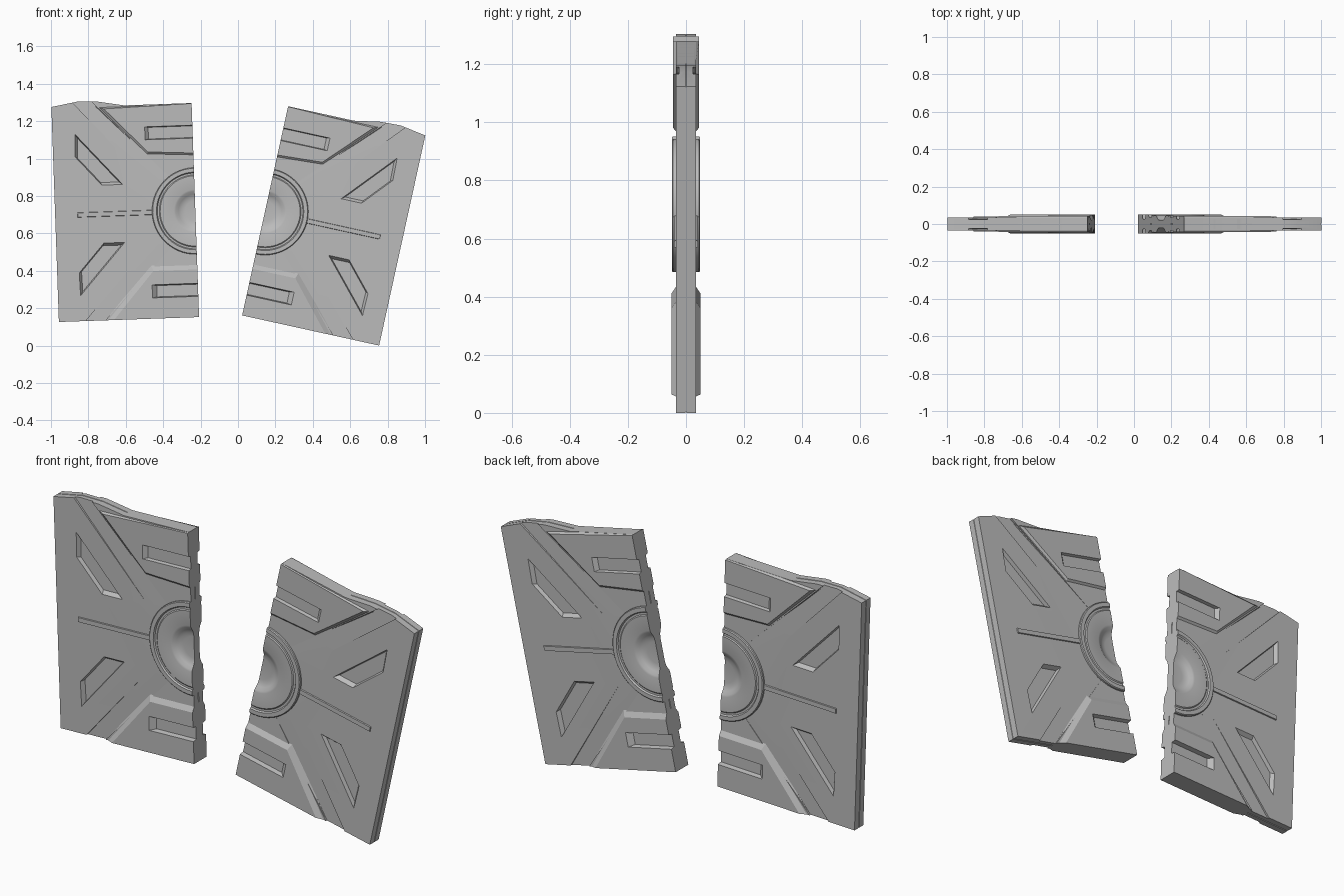
import bpy, bmesh, math
from mathutils import Matrix, Vector

if "Cube" in bpy.data.objects:
    bpy.data.objects.remove(bpy.data.objects["Cube"])

stone = bpy.data.materials.new("grey_stone")
stone.use_nodes = True
GREY = (0.5, 0.5, 0.5, 1)
stone.diffuse_color = GREY
stone.node_tree.nodes["Principled BSDF"].inputs["Base Color"].default_value = GREY

T = 0.035  # half thickness of the slab


def ring(poly, y, tilt=0):
    """Place a (u, v) outline at depth y; tilt slopes it with height."""
    return [(u, y - tilt * (abs(v) - 0.15), v) for u, v in poly]


def circle(r, n=56):
    return [(r * math.cos(2 * math.pi * i / n), r * math.sin(2 * math.pi * i / n)) for i in range(n)]


def shrink(poly, f):
    c = sum((Vector(p) for p in poly), Vector((0, 0))) / len(poly)
    return [tuple(c + (Vector(p) - c) * f) for p in poly]


def flip(poly):
    return [(u, -v) for u, v in poly]


def rect(u0, u1, v0, v1):
    return [(u0, v0), (u1, v0), (u1, v1), (u0, v1)]


def loft(name, rings):
    """Closed solid through a stack of matching outlines."""
    bm = bmesh.new()
    loops = [[bm.verts.new(p) for p in r] for r in rings]
    n = len(loops[0])
    for a, b in zip(loops, loops[1:]):
        for i in range(n):
            j = (i + 1) % n
            bm.faces.new((a[i], a[j], b[j], b[i]))
    bm.faces.new(loops[0])
    bm.faces.new(loops[-1])
    bmesh.ops.recalc_face_normals(bm, faces=bm.faces)
    mesh = bpy.data.meshes.new(name)
    bm.to_mesh(mesh)
    bm.free()
    mesh.materials.append(stone)
    ob = bpy.data.objects.new(name, mesh)
    bpy.context.collection.objects.link(ob)
    return ob


def both_sides(rings):
    """Mirror a stack of outlines front to back."""
    return [[(u, -y, v) for u, y, v in r] for r in reversed(rings)] + rings


def cut(ob, cutters):
    for c in cutters:
        m = ob.modifiers.new("cut", "BOOLEAN")
        m.operation, m.solver, m.object = "DIFFERENCE", "EXACT", c
    bpy.context.view_layer.update()
    mesh = bpy.data.meshes.new_from_object(ob.evaluated_get(bpy.context.evaluated_depsgraph_get()))
    ob.modifiers.clear()
    ob.data = mesh


def pocket(poly, floor, f=0.87):
    """Front and back cutters with sloping walls."""
    out = []
    for s in (-1, 1):
        out.append(loft("cutter", [ring(shrink(poly, f), s * floor), ring(poly, s * T), ring(poly, s * 0.07)]))
    return out


def build_half(side, angle, centre):
    cutters = []
    # Slab with a fine seam around its rim
    outline = [(0, -0.568), (0.75, -0.568), (0.75, 0.582), (0.61, 0.606),
               (0.5, 0.602), (0.36, 0.577), (0, 0.577)]
    seam = shrink(outline, 0.994)
    slab = loft("slab", both_sides([ring(seam, 0.0015), ring(outline, 0.0025), ring(outline, T)]))

    # Recesses: trapezoid pockets and sloping diagonal channels
    trapezoid = [(0.629, 0.432), (0.632, 0.31), (0.495, 0.155), (0.383, 0.155)]
    channel = [(0.698, 0.67), (0.23, 0.148), (0.13, 0.185), (0.25, 0.309), (0.6, 0.67)]
    for turn in (list, flip):
        cutters += pocket(turn(trapezoid), 0.016)
        for s in (-1, 1):
            floor = [(u, s * y, v) for u, y, v in ring(turn(channel), T + 0.0003, 0.023)]
            cutters.append(loft("cutter", [floor, ring(turn(channel), s * 0.07)]))
    cutters.append(loft("cutter", [ring(circle(0.2), -0.1), ring(circle(0.2), 0.1)]))

    # Slots running in from the meeting edge
    slots = []
    for v0, v1, u1 in ((0.388, 0.46, 0.262), (-0.457, -0.387, 0.245)):
        for s in (-1, 1):
            slots.append(loft("cutter", [ring(rect(-0.05, u1 - 0.025, v0 + 0.005, v1 - 0.005), s * 0.027),
                                         ring(rect(-0.05, u1, v0, v1), s * 0.05),
                                         ring(rect(-0.05, u1, v0, v1), s * 0.07)]))
    cut(slab, cutters + slots)

    # Raised plates with bevelled edges
    upper = [(0, 0.292), (0.25, 0.306), (0.515, 0.577), (0, 0.577)]
    upper_top = [(0, 0.31), (0.243, 0.324), (0.47, 0.562), (0, 0.575)]
    lower = [(0, -0.278), (0.248, -0.278), (0.5, -0.568), (0, -0.568)]
    lower_top = [(0, -0.313), (0.235, -0.313), (0.455, -0.568), (0, -0.568)]
    plates = [loft("upper_plate", both_sides([ring(upper, 0.028), ring(upper_top, 0.044)])),
              loft("lower_plate", both_sides([ring(lower, 0.028), ring(lower_top, 0.05)]))]
    for p in plates:
        cut(p, slots)

    # Round boss with a rim, a groove and a dished centre
    profile = [(0.232, 0.044), (0.228, 0.048), (0.208, 0.048), (0.203, 0.041), (0.193, 0.041),
               (0.188, 0.045), (0.115, 0.044), (0.105, 0.041), (0.09, 0.031), (0.075, 0.024), (0.055, 0.021)]
    boss = loft("boss", both_sides([ring(circle(r), y) for r, y in profile]))
    trim = loft("cutter", [ring(rect(-1, 0, -1, 1), -1), ring(rect(-1, 0, -1, 1), 1)])
    cut(boss, [trim])

    # Straight rib from the boss outwards
    rib = loft("rib", both_sides([ring(rect(0.22, 0.632, -0.014, 0.014), 0.03),
                                  ring(rect(0.22, 0.629, -0.011, 0.011), 0.041)]))

    for c in cutters + slots + [trim]:
        bpy.data.objects.remove(c)

    # Move the finished half into place
    place = (Matrix.Translation((centre[0], 0, centre[1])) @ Matrix.Rotation(math.radians(angle), 4, "Y")
             @ Matrix.Diagonal((side, 1, 1, 1)))
    label = "left" if side > 0 else "right"
    for ob in [slab, boss, rib] + plates:
        ob.data.transform(place)
        if side < 0:
            ob.data.flip_normals()
        ob.name = label + "_" + ob.name.split(".")[0]
        bpy.ops.object.select_all(action="DESELECT")
        ob.select_set(True)
        bpy.context.view_layer.objects.active = ob
        bpy.ops.object.shade_smooth_by_angle(angle=math.radians(25))


build_half(1, 12.4, (0.144, 0.716))
build_half(-1, -2, (-0.228, 0.72))
